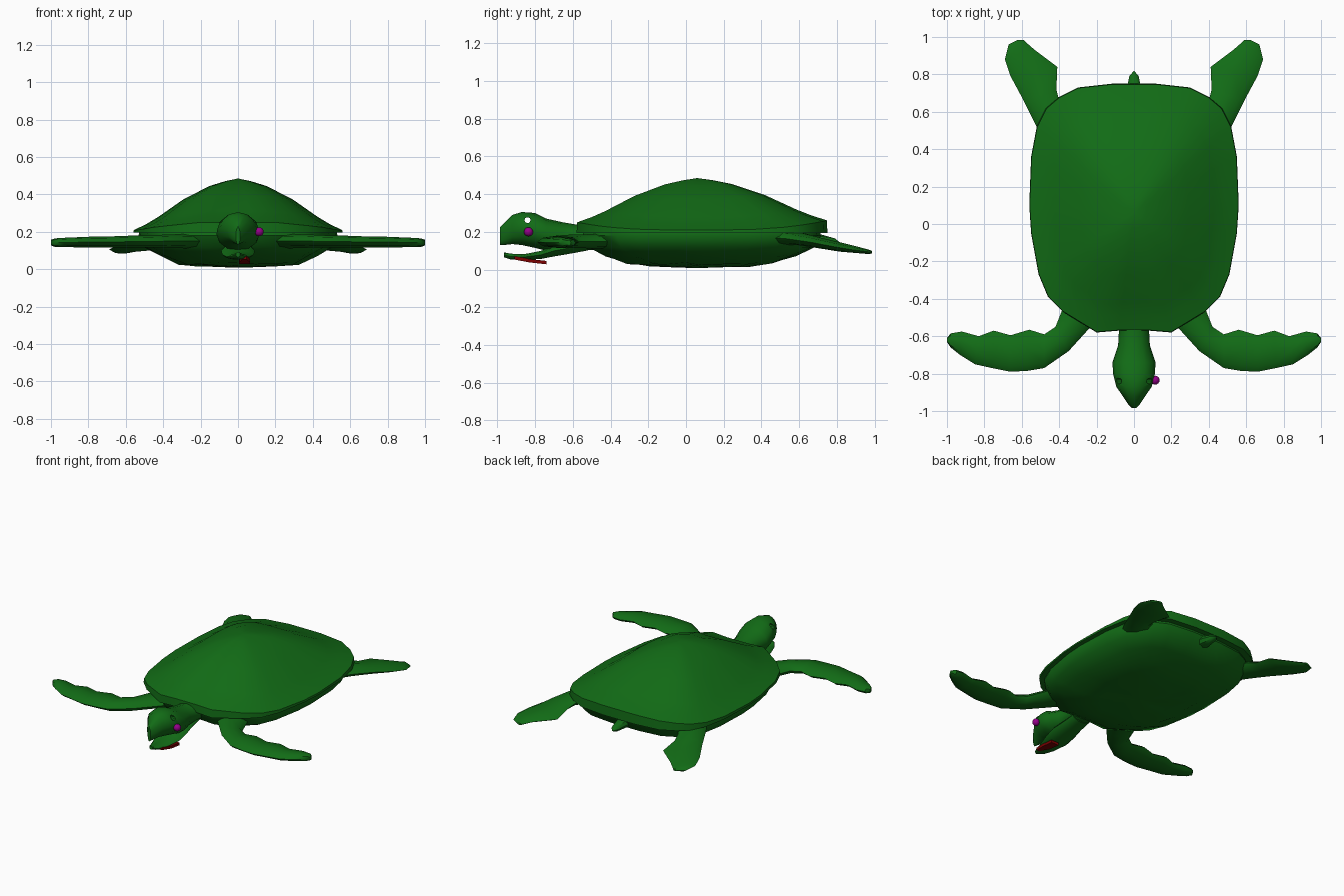
import bpy, bmesh, math
from mathutils import Vector

if "Cube" in bpy.data.objects:
    bpy.data.objects.remove(bpy.data.objects["Cube"], do_unlink=True)


def material(name, rgb):
    m = bpy.data.materials.new(name)
    m.use_nodes = True
    m.diffuse_color = (*rgb, 1)
    m.node_tree.nodes["Principled BSDF"].inputs["Base Color"].default_value = (*rgb, 1)
    return m


GREEN = material("turtle green", (0.006, 0.15, 0.008))
PURPLE = material("eye purple", (0.3, 0.0, 0.25))
RED = material("mouth red", (0.2, 0.0, 0.0))


def finish(name, bm, mat, angle=40):
    bmesh.ops.recalc_face_normals(bm, faces=bm.faces)
    me = bpy.data.meshes.new(name)
    bm.to_mesh(me)
    bm.free()
    me.materials.append(mat)
    ob = bpy.data.objects.new(name, me)
    bpy.context.collection.objects.link(ob)
    bpy.ops.object.select_all(action="DESELECT")
    ob.select_set(True)
    bpy.context.view_layer.objects.active = ob
    bpy.ops.object.shade_smooth_by_angle(angle=math.radians(angle))
    return ob


def loft(name, rings, mat=GREEN, tip=None, angle=40):
    """Skin a list of equal rings; close the end with a tip point or a cap."""
    bm = bmesh.new()
    rows = [[bm.verts.new(p) for p in ring] for ring in rings]
    n = len(rows[0])
    for a, b in zip(rows, rows[1:]):
        for i in range(n):
            j = (i + 1) % n
            bm.faces.new((a[i], a[j], b[j], b[i]))
    bm.faces.new(rows[0])
    if tip:
        t = bm.verts.new(tip)
        for i in range(n):
            bm.faces.new((rows[-1][i], rows[-1][(i + 1) % n], t))
    else:
        bm.faces.new(rows[-1])
    return finish(name, bm, mat, angle)


def oval_rings(stations, sides=12):
    """Oval sections along y from (y, half width, bottom, top)."""
    return [[(w * math.cos(k * math.tau / sides), y,
              (lo + hi) / 2 + (hi - lo) / 2 * math.sin(k * math.tau / sides))
             for k in range(sides)] for y, w, lo, hi in stations]


# Shell outline, right half mirrored
half = [(0.08, -.57), (.2, -.58), (.38, -.47), (.46, -.39), (.51, -.27), (.55, -.05),
        (.56, .1), (.55, .36), (.52, .52), (.47, .62), (.4, .68), (.3, .73), (.12, .75)]
outline = half + [(-x, y) for x, y in reversed(half)]
MID = 0.06


def shell_ring(scale, height):
    pts = []
    for x, y in outline:
        px, py = x * scale, MID + (y - MID) * scale
        pts.append((px, py, height(px, py, abs(y - MID) / .65)))
    return pts


# Domed carapace with a slightly raised front and back rim
def dome(f):
    return lambda x, y, end: (.2 + .045 * end ** 3) * (1 - f) + .485 * f


carapace = [shell_ring(.9, lambda x, y, e: .195), shell_ring(1, lambda x, y, e: .195)]
carapace += [shell_ring(s, dome(f)) for s, f in
             [(.995, .03), (.87, .15), (.76, .28), (.52, .61), (.27, .86), (.12, .95)]]
loft("carapace", carapace, tip=(0, MID, .485))


# Belly plate with shallow folds
def belly(z, fold):
    return lambda x, y, e: z + fold * math.sin(y * 32 + x * 6)


plastron = [shell_ring(s, belly(z, f)) for s, z, f in
            [(.94, .205, 0), (.95, .18, 0), (.9, .118, 0), (.76, .075, .006),
             (.58, .03, .007), (.4, .02, .006), (.2, .014, .003)]]
loft("plastron", plastron, tip=(0, MID, .008))


# Flippers: lens sections between a leading and a trailing edge
def flipper(name, stations, side):
    rings = []
    for lx, ly, tx, ty, z, thick in stations:
        ring = []
        for k in range(8):
            a = k * math.tau / 8
            t = (1 - math.cos(a)) / 2
            ring.append((side * (lx + (tx - lx) * t), ly + (ty - ly) * t,
                         z + math.sin(a) * thick / 2))
        rings.append(ring)
    loft(name, rings)


front = [(.14, -.45, .32, -.3, .15, .08), (.25, -.57, .38, -.45, .15, .075),
         (.35, -.68, .42, -.55, .15, .07), (.48, -.77, .48, -.59, .148, .065),
         (.57, -.785, .56, -.565, .147, .065), (.66, -.79, .66, -.595, .146, .06),
         (.76, -.77, .75, -.57, .145, .06), (.85, -.75, .83, -.6, .144, .055),
         (.93, -.7, .92, -.575, .143, .05), (.98, -.66, .98, -.585, .142, .045),
         (1, -.63, 1, -.61, .142, .03)]
hind = [(.46, .42, .32, .55, .17, .08), (.52, .52, .4, .66, .165, .07),
        (.59, .66, .415, .72, .145, .06), (.66, .79, .41, .84, .12, .05),
        (.69, .88, .53, .93, .105, .035), (.67, .96, .57, .965, .095, .025),
        (.62, .985, .59, .985, .092, .015)]
for side, word in ((1, "left"), (-1, "right")):
    flipper(word + "_front_flipper", front, side)
    flipper(word + "_hind_flipper", hind, side)

# Tail
loft("tail", oval_rings([(.6, .06, .12, .2), (.72, .04, .12, .185), (.79, .025, .125, .165)], 8),
     tip=(0, .82, .14))

# Neck and upper head with a hooked beak
head = loft("head", oval_rings([
    (-.4, .12, .1, .25), (-.56, .08, .105, .235), (-.65, .085, .1, .25),
    (-.74, .115, .1, .27), (-.8, .112, .115, .3), (-.87, .095, .13, .305),
    (-.92, .06, .135, .29), (-.965, .03, .13, .245), (-.985, .012, .13, .225)]))

# Eye sockets pierced straight through the head
bpy.ops.mesh.primitive_cylinder_add(vertices=10, radius=.016, depth=.4,
                                    location=(0, -.84, .262), rotation=(0, math.pi / 2, 0))
cutter = bpy.context.object
cutter.name = "socket_cutter"
cutter.hide_render = True
mod = head.modifiers.new("sockets", "BOOLEAN")
mod.operation, mod.object, mod.solver = "DIFFERENCE", cutter, "EXACT"
bpy.context.view_layer.objects.active = head
bpy.ops.object.modifier_apply(modifier=mod.name)
bpy.data.objects.remove(cutter, do_unlink=True)

# Lower jaw
loft("lower_jaw", oval_rings([
    (-.52, .07, .1, .16), (-.6, .075, .085, .15), (-.7, .09, .068, .13),
    (-.77, .085, .055, .1), (-.86, .06, .05, .082), (-.93, .035, .053, .085),
    (-.965, .012, .065, .092)], 10))

# Tongue sagging below the jaw
loft("tongue", [[(.035 + dx * w, y, z + dz) for dx, dz in
                 ((-1, 0), (1, 0), (1, .018), (-1, .018))]
                for y, w, z in ((-.74, .03, .028), (-.83, .028, .038), (-.91, .01, .053))],
     mat=RED, angle=30)

# Single bulging eye on the left cheek
bm = bmesh.new()
bmesh.ops.create_uvsphere(bm, u_segments=16, v_segments=10, radius=.024)
bmesh.ops.translate(bm, verts=bm.verts, vec=Vector((.113, -.835, .2)))
finish("left_eye", bm, PURPLE, 60)
